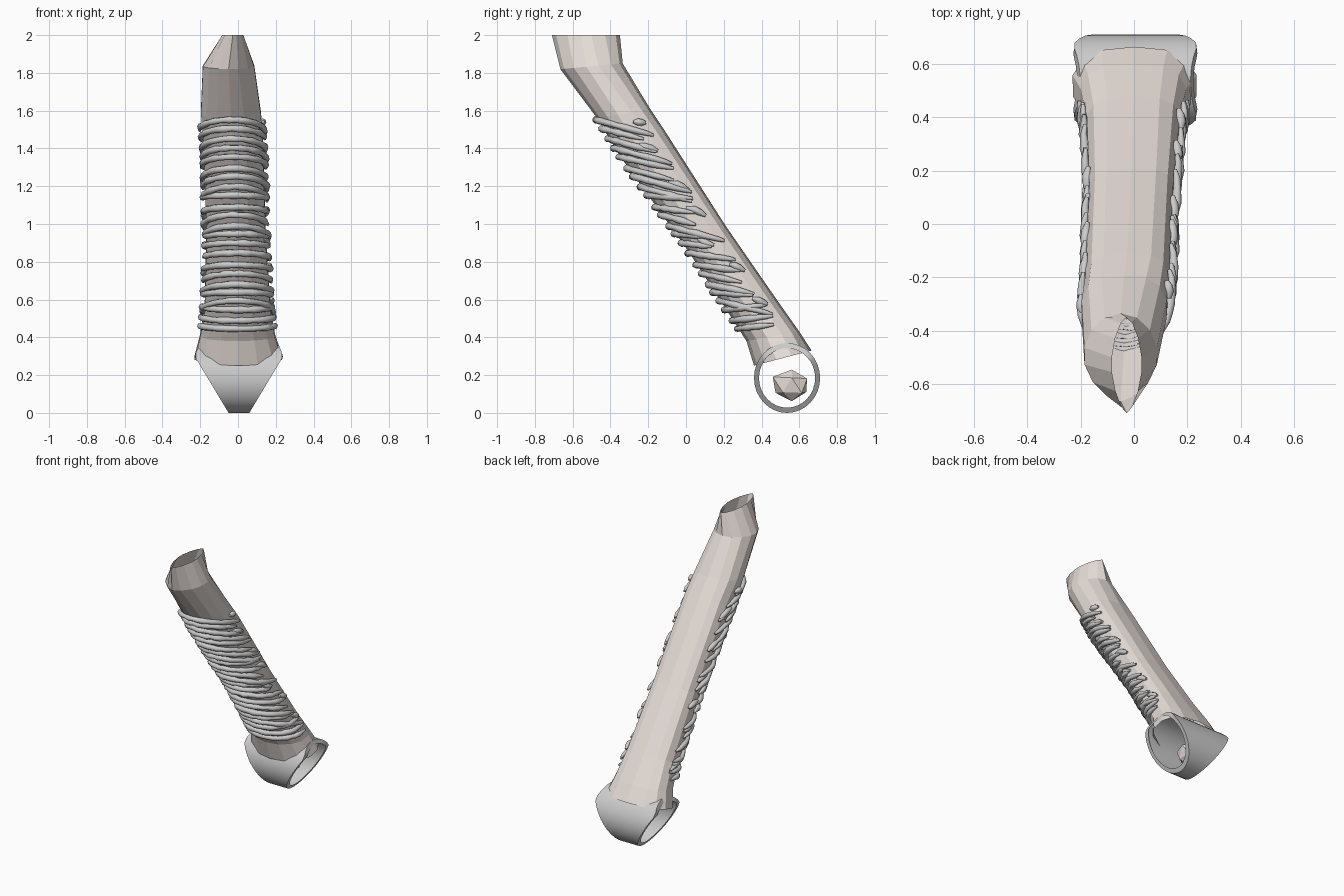
import bpy, bmesh, math, random
from mathutils import Vector

if "Cube" in bpy.data.objects:
    bpy.data.objects.remove(bpy.data.objects["Cube"])

random.seed(4)
beige = bpy.data.materials.new("bone_beige")
beige.diffuse_color = (0.80, 0.73, 0.69, 1)
beige.use_nodes = True
beige.node_tree.nodes["Principled BSDF"].inputs["Base Color"].default_value = beige.diffuse_color

# Tube stations: front (y, z), back (y, z), left x, right x, front/back roundness
STATIONS = [
    ((-0.71, 2.00), (-0.35, 2.00), -0.085, 0.03, 1.3, 1.2),
    ((-0.665, 1.82), (-0.335, 1.85), -0.19, 0.09, 1.2, 1.0),
    ((-0.47, 1.56), (-0.19, 1.61), -0.20, 0.125, 1.0, 0.8),
    ((-0.35, 1.36), (-0.11, 1.49), -0.185, 0.135, 1.0, 0.7),
    ((0.01, 0.86), (0.21, 0.99), -0.17, 0.15, 1.0, 0.65),
    ((0.25, 0.49), (0.48, 0.60), -0.18, 0.175, 1.0, 0.7),
    ((0.32, 0.38), (0.60, 0.43), -0.205, 0.20, 1.0, 0.7),
    ((0.36, 0.25), (0.665, 0.33), -0.235, 0.24, 1.0, 0.8),
]


def spow(v, e):
    return math.copysign(abs(v) ** e, v)


def tube_point(t, a, grow=0.0):
    """Point on the tube; t in station units, a = 0 is the front, pi the back."""
    i = max(0, min(int(t), len(STATIONS) - 2))
    f = t - i
    lerp = lambda p, q: p + (q - p) * f
    A, B = STATIONS[i], STATIONS[i + 1]
    front = Vector(A[0]).lerp(Vector(B[0]), f)
    back = Vector(A[1]).lerp(Vector(B[1]), f)
    xl, xr = lerp(A[2], B[2]), lerp(A[3], B[3])
    depth = back - front
    e = lerp(A[4], B[4]) if math.cos(a) > 0 else lerp(A[5], B[5])
    d = -spow(math.cos(a), e) * (depth.length / 2 + grow)
    mid = (front + back) / 2 + depth.normalized() * d
    x = (xl + xr) / 2 + spow(math.sin(a), e) * ((xr - xl) / 2 + grow)
    return Vector((x, mid.x, mid.y))


def mesh_object(name, bm, mat=None, smooth=None):
    bmesh.ops.recalc_face_normals(bm, faces=bm.faces)
    me = bpy.data.meshes.new(name)
    bm.to_mesh(me)
    bm.free()
    ob = bpy.data.objects.new(name, me)
    bpy.context.collection.objects.link(ob)
    if mat:
        me.materials.append(mat)
    if smooth:
        bpy.context.view_layer.objects.active = ob
        ob.select_set(True)
        bpy.ops.object.shade_smooth_by_angle(angle=math.radians(smooth))
        ob.select_set(False)
    return ob


def bridge(bm, r0, r1):
    n = len(r0)
    for k in range(n):
        bm.faces.new((r0[k], r0[(k + 1) % n], r1[(k + 1) % n], r1[k]))


# Slanted hollow shaft, open at both ends
bm = bmesh.new()
N = 14
rings = [[bm.verts.new(tube_point(t, 2 * math.pi * k / N)) for k in range(N)]
         for t in range(len(STATIONS))]
for r0, r1 in zip(rings, rings[1:]):
    bridge(bm, r0, r1)
mesh_object("shaft", bm, beige)

# Socket: wedge-shaped band around a cross hole at the foot
bm = bmesh.new()
M = 32
CY, CZ, RY, RZ = 0.535, 0.185, 0.175, 0.185


def socket_ring(scale, side):
    verts = []
    for k in range(M):
        p = 2 * math.pi * k / M
        y, z = CY + RY * scale * math.cos(p), CZ + RZ * scale * math.sin(p)
        w = 0.055 + min(z, 0.3) / 0.3 * 0.18
        if z > 0.3:
            w -= (z - 0.3) * 0.4
        verts.append(bm.verts.new((side * w + 0.005, y, z)))
    return verts


lo, li = socket_ring(1.0, -1), socket_ring(0.85, -1)
ro, ri = socket_ring(1.0, 1), socket_ring(0.85, 1)
for a, b in ((li, lo), (lo, ro), (ro, ri)):
    bridge(bm, a, b)
mesh_object("socket", bm, None, 40)

# Jagged piece inside the socket
bm = bmesh.new()
bmesh.ops.create_icosphere(bm, subdivisions=1, radius=1)
for v in bm.verts:
    j = random.uniform(0.8, 1.1)
    v.co = Vector((0.005 + v.co.x * 0.07 * j, 0.56 + v.co.y * 0.11 * j, 0.145 + v.co.z * 0.095 * j))
mesh_object("socket_core", bm, beige)

# Cord: uneven half loops wrapped over the front of the shaft
cu = bpy.data.curves.new("cord_wraps", 'CURVE')
cu.dimensions = '3D'
cu.bevel_depth = 0.016
cu.bevel_resolution = 2
cu.use_fill_caps = True


def t_at_front(z):
    """Station value whose front point has height z."""
    for i in range(len(STATIONS) - 1):
        z0, z1 = STATIONS[i][0][1], STATIONS[i + 1][0][1]
        if z1 <= z <= z0:
            return i + (z0 - z) / (z0 - z1)


def t_on_plane(a, z0, y0, slope):
    """Station value where the side line at angle a meets the tilted loop plane."""
    lo_t, hi_t = 1.0, 6.9
    for _ in range(24):
        m = (lo_t + hi_t) / 2
        p = tube_point(m, a)
        if p.z > z0 + slope * (p.y - y0):
            lo_t = m
        else:
            hi_t = m
    return lo_t


COUNT = 23
for i in range(COUNT):
    z = 1.56 - 1.12 * i / (COUNT - 1) + random.uniform(-0.01, 0.01)
    fp = tube_point(t_at_front(z), 0)
    slope = -0.2 + random.uniform(-0.12, 0.12)
    if i > COUNT - 4:
        slope = 0.1
    a0 = -math.radians(random.uniform(85, 112))
    a1 = math.radians(random.uniform(85, 115))
    sp = cu.splines.new('POLY')
    n = 22
    sp.points.add(n - 1)
    for k in range(n):
        a = a0 + (a1 - a0) * k / (n - 1)
        t = t_on_plane(a, z, fp.y, slope)
        p = tube_point(t, a, 0.006 + random.uniform(0, 0.006))
        sp.points[k].co = (*p, 1)
        end = min(k, n - 1 - k)
        sp.points[k].radius = (0.45, 0.8)[end] if end < 2 else random.uniform(0.9, 1.25)

# Short strands joining neighbouring loops on both sides
for i in range(7):
    for s in (-1, 1):
        z = 1.5 - 0.16 * i + random.uniform(-0.03, 0.03)
        t, a = t_at_front(z), s * math.radians(random.uniform(70, 95))
        sp = cu.splines.new('POLY')
        sp.points.add(3)
        for k in range(4):
            p = tube_point(t + 0.05 * k, a + s * 0.12 * k, 0.005)
            sp.points[k].co = (*p, 1)
            sp.points[k].radius = (0.5, 1.2, 1.1, 0.5)[k]
bpy.context.collection.objects.link(bpy.data.objects.new("cord_wraps", cu))
